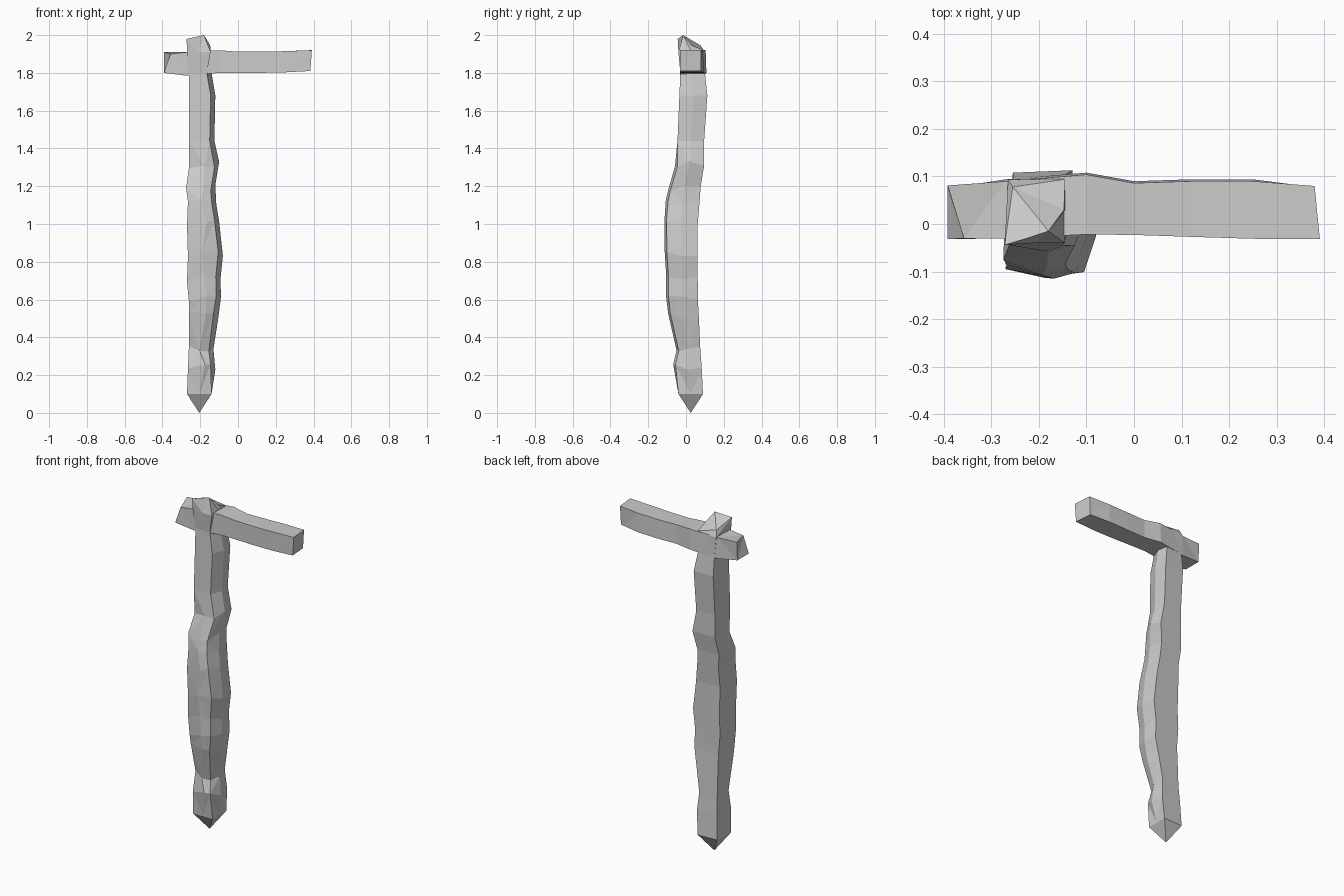
import bpy, bmesh, random
from mathutils import Vector

if "Cube" in bpy.data.objects:
    bpy.data.objects.remove(bpy.data.objects["Cube"])

random.seed(4)


def loft(name, rings, tip=None):
    """Skin a list of equal-sized rings with flat triangles, closing both ends."""
    bm = bmesh.new()
    vr = [[bm.verts.new(p) for p in r] for r in rings]
    n = len(vr[0])
    for i, (a, b) in enumerate(zip(vr, vr[1:])):
        for k in range(n):
            j = (k + 1) % n
            if (i + k) % 2:
                bm.faces.new((a[k], a[j], b[j]))
                bm.faces.new((a[k], b[j], b[k]))
            else:
                bm.faces.new((a[k], a[j], b[k]))
                bm.faces.new((a[j], b[j], b[k]))
    if tip:
        t = bm.verts.new(tip)
        for k in range(n):
            bm.faces.new((t, vr[0][(k + 1) % n], vr[0][k]))
    else:
        bm.faces.new(vr[0][::-1])
    bm.faces.new(vr[-1])
    bmesh.ops.triangulate(bm, faces=[f for f in bm.faces if len(f.verts) > 3])
    bmesh.ops.recalc_face_normals(bm, faces=bm.faces)
    me = bpy.data.meshes.new(name)
    bm.to_mesh(me)
    bm.free()
    ob = bpy.data.objects.new(name, me)
    bpy.context.collection.objects.link(ob)
    return ob


# Rough hewn post: height, left, right, front, back
post = [
    (0.10, -.27, -.14, -.04, .09), (0.24, -.265, -.12, -.068, .083),
    (0.35, -.26, -.13, -.05, .075), (0.51, -.26, -.105, -.095, .068),
    (0.60, -.26, -.09, -.105, .063), (0.72, -.27, -.093, -.105, .062),
    (0.83, -.265, -.08, -.113, .062), (1.0, -.27, -.10, -.115, .062),
    (1.12, -.265, -.115, -.107, .072), (1.20, -.275, -.12, -.096, .078),
    (1.31, -.26, -.10, -.058, .096), (1.44, -.26, -.125, -.045, .096),
    (1.68, -.26, -.12, -.035, .113), (1.80, -.26, -.14, -.03, .10),
    (1.91, -.27, -.145, -.04, .098)]
rings = []
for i, (z, l, r, f, b) in enumerate(post):
    rough = 1 if 0.2 < z < 1.35 else 0
    j = lambda s: random.uniform(-s, s) * rough
    inset = 0 if z < 0.2 or z > 1.85 else 0.025
    rings.append([
        (l, f + .02 * rough, z + j(.03)),
        ((l + r) / 2 + j(.02), f, z + j(.03)),
        (r - inset, f + .012 * rough, z + j(.03)),
        (r, (f + b) / 2, z + j(.02)),
        (r - inset * .4, b, z),
        (l + .005, b - .005, z)])
# Slanted cut head
rings.append([(-.272, -.044, 1.98), (-.225, -.03, 1.99), (-.18, -.015, 2.0),
              (-.147, .03, 1.945), (-.146, .094, 1.92), (-.255, .078, 1.945)])
loft("post", rings, tip=(-.205, .025, 0))

# Crossbeam: position, front, back, bottom, top
beam = [(-.27, -.03, .09, 1.785, 1.91), (-.10, -.022, .104, 1.80, 1.92),
        (0, -.023, .086, 1.80, 1.912), (.12, -.027, .09, 1.80, 1.912),
        (.25, -.031, .09, 1.803, 1.915)]
sections = [[(-.392, -.032, 1.80), (-.392, .075, 1.80),
             (-.392, .081, 1.91), (-.358, -.03, 1.90)]]
sections += [[(x, f, d), (x, b + .004, d), (x, b, u), (x, f, u)]
             for x, f, b, d, u in beam]
sections.append([(.383, -.031, 1.81), (.375, .078, 1.81),
                 (.38, .08, 1.92), (.391, -.032, 1.92)])
loft("crossbeam", sections)
